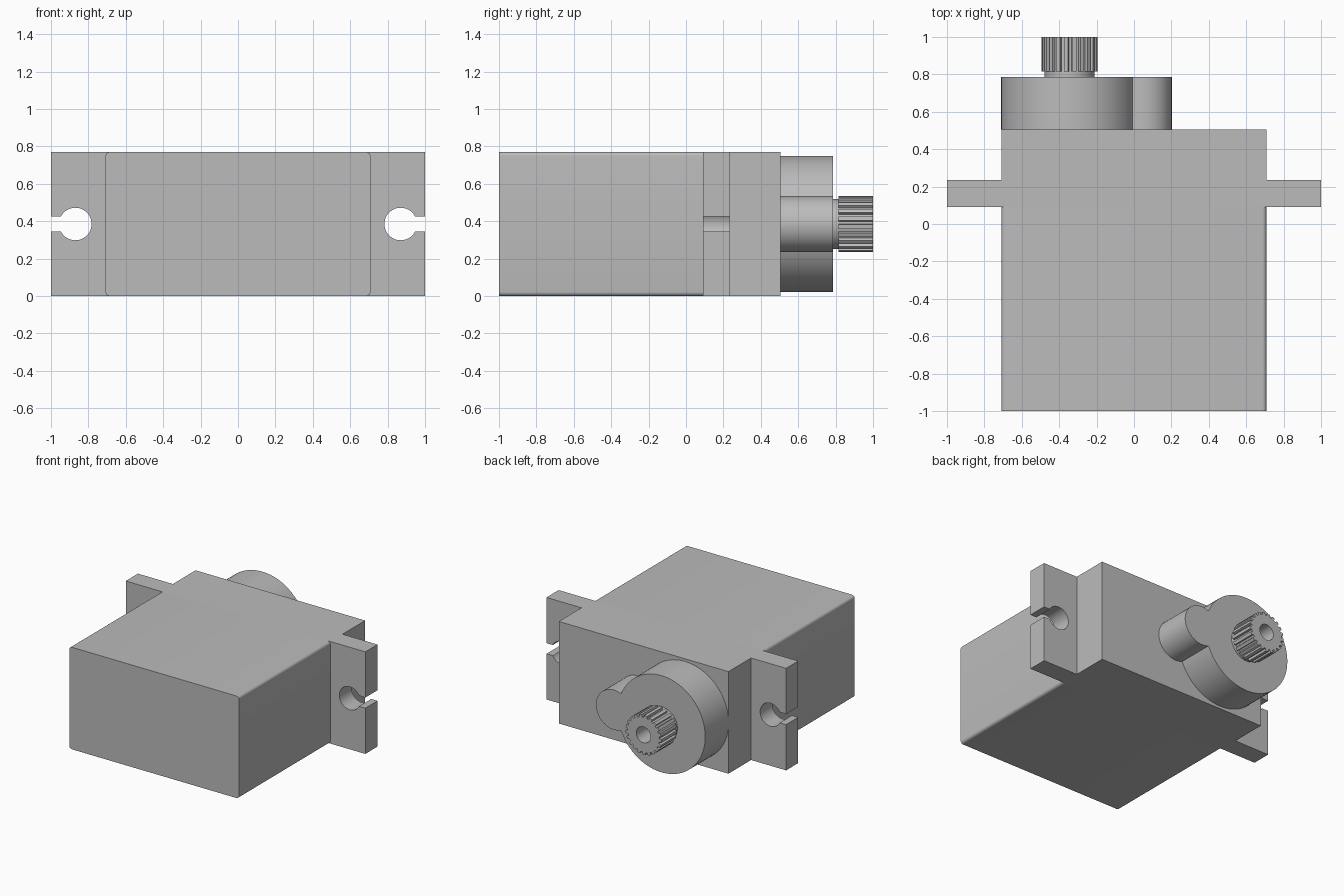
import bpy
import bmesh
from math import sin, cos, pi, tau, sqrt, atan2, asin, radians

cube = bpy.data.objects.get("Cube")
if cube:
    bpy.data.objects.remove(cube, do_unlink=True)

grey = bpy.data.materials.new("plain grey")
grey.use_nodes = True
colour = (0.5, 0.5, 0.5, 1)
grey.diffuse_color = colour
grey.node_tree.nodes["Principled BSDF"].inputs["Base Color"].default_value = colour

HEIGHT = 0.77
MID = HEIGHT / 2
HALF = 0.708          # half width of the case
PLATE_FRONT, PLATE_BACK, CASE_BACK = 0.09, 0.235, 0.505
TURRET_BACK = 0.785
SHAFT_X = -0.345


def loft(name, rings):
    """Skin a list of (outline, y) rings and cap both ends."""
    bm = bmesh.new()
    loops = [[bm.verts.new((x, y, z)) for x, z in outline] for outline, y in rings]
    for a, b in zip(loops, loops[1:]):
        for i in range(len(a)):
            j = (i + 1) % len(a)
            bm.faces.new((a[i], a[j], b[j], b[i]))
    bm.faces.new(loops[0])
    bm.faces.new(loops[-1])
    bmesh.ops.recalc_face_normals(bm, faces=bm.faces)
    mesh = bpy.data.meshes.new(name)
    bm.to_mesh(mesh)
    bm.free()
    mesh.materials.append(grey)
    mesh.shade_smooth()
    mesh.set_sharp_from_angle(angle=radians(30))
    obj = bpy.data.objects.new(name, mesh)
    bpy.context.collection.objects.link(obj)
    return obj


def extrude(name, outline, y0, y1):
    return loft(name, [(outline, y0), (outline, y1)])


def arc(cx, cz, r, start, end, steps):
    angles = [start + (end - start) * i / steps for i in range(steps + 1)]
    return [(cx + r * cos(a), cz + r * sin(a)) for a in angles]


def circle(cx, cz, r, steps):
    return arc(cx, cz, r, 0, tau, steps)[:-1]


# Main case with slightly rounded long edges
r = 0.022
rounded = []
for i, (sx, sz) in enumerate([(1, 1), (-1, 1), (-1, -1), (1, -1)]):
    rounded += arc(sx * (HALF - r), MID + sz * (MID - r), r,
                   i * pi / 2, (i + 1) * pi / 2, 6)
extrude("main_case", rounded, -1, PLATE_FRONT)

# Mounting plate with an open keyhole in each end
HOLE_X, HOLE_R, SLOT = 0.87, 0.087, 0.04
gap = asin(SLOT / HOLE_R)
right_end = [(1, 0), (1, MID - SLOT)]
right_end += arc(HOLE_X, MID, HOLE_R, -gap, gap - tau, 40)
right_end += [(1, MID + SLOT), (1, HEIGHT)]
left_end = [(-x, z) for x, z in reversed(right_end)]
extrude("mounting_plate", right_end + left_end, PLATE_FRONT, PLATE_BACK)

# Square-edged gear case
box = [(-HALF, 0), (HALF, 0), (HALF, HEIGHT), (-HALF, HEIGHT)]
extrude("gear_case", box, PLATE_BACK, CASE_BACK)

# Turret: a large and a small round joined into one outline
BIG, SMALL, SMALL_X = 0.365, 0.15, 0.052
d = SMALL_X - SHAFT_X
along = (d * d + BIG * BIG - SMALL * SMALL) / (2 * d)
up = sqrt(BIG * BIG - along * along)
a, b = atan2(up, along), atan2(up, along - d)
turret = arc(SHAFT_X, MID, BIG, a, tau - a, 72)
turret += arc(SMALL_X, MID, SMALL, -b, b, 32)[1:-1]
extrude("gear_turret", turret, CASE_BACK, TURRET_BACK)

# Output shaft: plain neck, then a toothed spline with a bore
extrude("shaft_neck", circle(SHAFT_X, MID, 0.133, 48), TURRET_BACK, 0.815)
TEETH = 21
spline, bore = [], []
for t in range(TEETH):
    for step, radius in ((0, 0.132), (0.34, 0.132), (0.42, 0.15), (0.92, 0.15)):
        angle = tau * (t + step) / TEETH
        spline.append((SHAFT_X + radius * cos(angle), MID + radius * sin(angle)))
        bore.append((SHAFT_X + 0.06 * cos(angle), MID + 0.06 * sin(angle)))
loft("output_spline", [(spline, 0.815), (spline, 1), (bore, 1), (bore, 0.83)])
